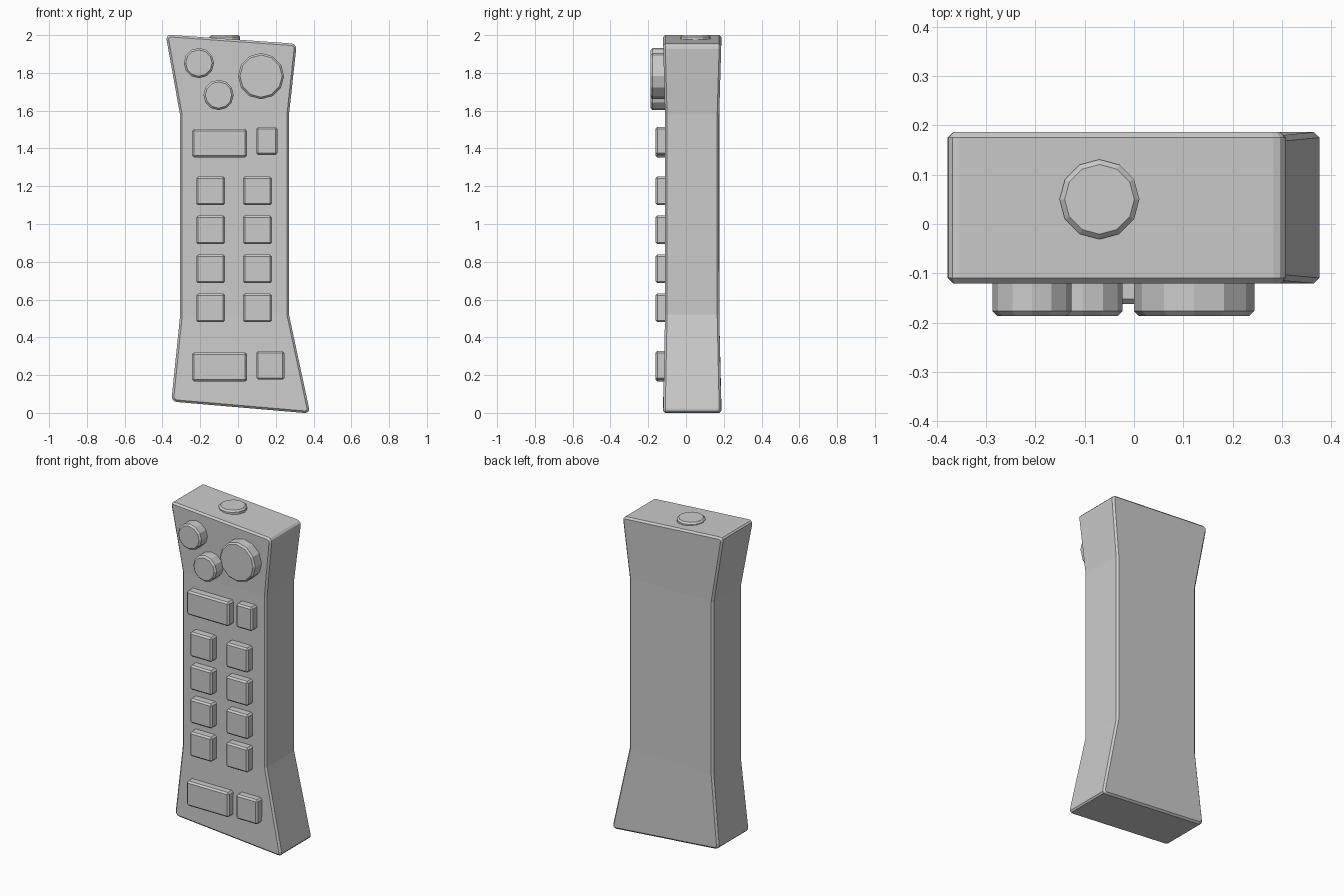
import bpy, bmesh
from math import radians
from mathutils import Matrix

if "Cube" in bpy.data.objects:
    bpy.data.objects.remove(bpy.data.objects["Cube"])


def finish(bm, name):
    bmesh.ops.recalc_face_normals(bm, faces=bm.faces[:])
    mesh = bpy.data.meshes.new(name)
    bm.to_mesh(mesh)
    bm.free()
    obj = bpy.data.objects.new(name, mesh)
    bpy.context.collection.objects.link(obj)
    return obj


def bevel(bm, edges, width, segments=1):
    bmesh.ops.bevel(bm, geom=edges, offset=width, segments=segments,
                    profile=0.5, affect='EDGES', clamp_overlap=True)


# Body: flared, skewed handle with rows (left x, left z, right x, right z, front y, back y)
rows = [(-0.353, 0.06, 0.382, -0.003, -0.121, 0.187),
        (-0.307, 0.51, 0.27, 0.52, -0.111, 0.176),
        (-0.307, 1.58, 0.27, 1.58, -0.111, 0.176),
        (-0.383, 2.003, 0.311, 1.954, -0.121, 0.187)]
bm = bmesh.new()
rings = []
for lx, lz, rx, rz, fy, by in rows:
    rings.append([bm.verts.new(p) for p in
                  ((lx, fy, lz), (rx, fy, rz), (rx, by, rz), (lx, by, lz))])
for a, b in zip(rings, rings[1:]):
    for i in range(4):
        j = (i + 1) % 4
        bm.faces.new((a[i], a[j], b[j], b[i]))
bm.faces.new(rings[0][::-1])
bm.faces.new(rings[-1])
bmesh.ops.recalc_face_normals(bm, faces=bm.faces[:])
# round the four corners, then chamfer the front and back rims
corners = [bm.edges.get((r[i], r[j])) for r in (rings[0], rings[-1]) for i, j in ((0, 3), (1, 2))]
bevel(bm, corners, 0.028, 3)
bm.normal_update()
rim = [e for e in bm.edges
       if sorted(abs(f.normal.y) > 0.9 for f in e.link_faces) == [False, True]]
bevel(bm, rim, 0.011)
finish(bm, "body")


def button(name, x0, x1, z0, z1, front=-0.162, back=-0.09):
    bm = bmesh.new()
    bmesh.ops.create_cube(bm, size=1, matrix=Matrix.LocRotScale(
        ((x0 + x1) / 2, (front + back) / 2, (z0 + z1) / 2), None,
        (x1 - x0, back - front, z1 - z0)))
    bevel(bm, bm.edges[:], 0.01)
    return finish(bm, name)


def knob(name, radius, depth, matrix):
    bm = bmesh.new()
    bmesh.ops.create_cone(bm, cap_ends=True, segments=12, radius1=radius,
                          radius2=radius, depth=depth)
    bevel(bm, [e for e in bm.edges if all(v.co.z > 0 for v in e.verts)], 0.01)
    bm.transform(matrix @ Matrix.Translation((0, 0, -depth / 2)))
    return finish(bm, name)


# Round knobs on the front
face_front = Matrix.Rotation(radians(90), 4, 'X')
for name, x, z, r in (("small_knob_upper", -0.207, 1.852, 0.08),
                      ("small_knob_lower", -0.103, 1.683, 0.08),
                      ("large_knob", 0.122, 1.783, 0.122)):
    knob(name, r, 0.09, Matrix.Translation((x, -0.187, z)) @ face_front)

# Round button on the top end
knob("top_button", 0.081, 0.06, Matrix.Translation((-0.07, 0.05, 2.0)))

# Wide and narrow keys
button("wide_key_top", -0.243, 0.048, 1.353, 1.502)
button("narrow_key_top", 0.097, 0.208, 1.365, 1.513)
button("wide_key_bottom", -0.243, 0.048, 0.167, 0.32)
button("square_key_bottom", 0.097, 0.245, 0.176, 0.328)

# Grid of square keys
for row in range(4):
    for col, x in enumerate((-0.221, 0.027)):
        z = 0.48 + row * 0.2065
        button(f"key_{row}_{col}", x, x + 0.152, z, z + 0.152)
